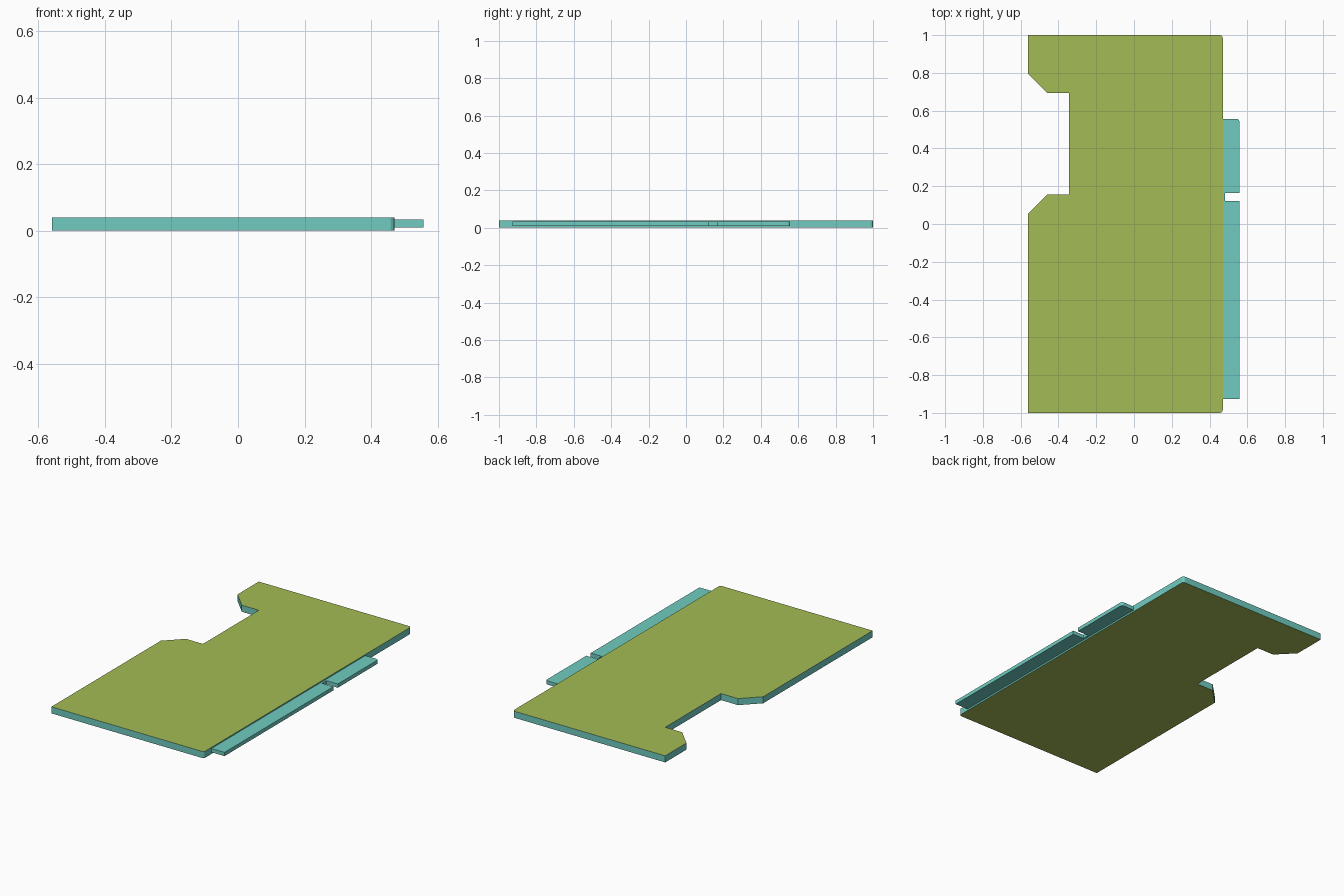
import bpy, bmesh, math

if "Cube" in bpy.data.objects:
    bpy.data.objects.remove(bpy.data.objects["Cube"])


def material(name, rgb):
    m = bpy.data.materials.new(name)
    m.diffuse_color = (*rgb, 1)
    m.use_nodes = True
    m.node_tree.nodes["Principled BSDF"].inputs["Base Color"].default_value = m.diffuse_color
    return m


teal = material("edge_teal", (0.16, 0.60, 0.53))
olive = material("face_olive", (0.36, 0.50, 0.09))


def rounded(cx, cy, r, start, steps=4):
    """Quarter-circle corner points, counter-clockwise from start degrees."""
    return [(cx + r * math.cos(math.radians(start + 90 * i / steps)),
             cy + r * math.sin(math.radians(start + 90 * i / steps)))
            for i in range(steps + 1)]


def slab(name, outline, z0, z1, mats, cap_slot=0):
    """Extrude a counter-clockwise outline from z0 to z1."""
    bm = bmesh.new()
    base = bm.faces.new([bm.verts.new((x, y, z0)) for x, y in outline])
    ext = bmesh.ops.extrude_face_region(bm, geom=[base], use_keep_orig=True)
    verts = [g for g in ext["geom"] if isinstance(g, bmesh.types.BMVert)]
    bmesh.ops.translate(bm, verts=verts, vec=(0, 0, z1 - z0))
    bmesh.ops.recalc_face_normals(bm, faces=bm.faces)
    for f in bm.faces:
        if abs(f.normal.z) > 0.9:
            f.material_index = cap_slot
    mesh = bpy.data.meshes.new(name)
    bm.to_mesh(mesh)
    bm.free()
    for m in mats:
        mesh.materials.append(m)
    obj = bpy.data.objects.new(name, mesh)
    bpy.context.collection.objects.link(obj)
    return obj


# Main board with chamfered side recess
R = 0.015
board = ([(-0.56, -1)] + rounded(0.47 - R, -1 + R, R, -90)
         + rounded(0.47 - R, 1 - R, R, 0)
         + [(-0.56, 1), (-0.56, 0.795), (-0.46, 0.693), (-0.345, 0.693),
            (-0.345, 0.155), (-0.46, 0.155), (-0.56, 0.055)])
slab("board", board, 0, 0.04, [teal, olive], 1)

# Edge connector tongue with key notch
tongue = ([(0.46, -0.927), (0.558, -0.927), (0.558, 0.122), (0.482, 0.122),
           (0.482, 0.165), (0.558, 0.165)]
          + rounded(0.558 - R, 0.557 - R, R, 0) + [(0.46, 0.557)])
slab("edge_connector", tongue, 0.01, 0.033, [teal])
